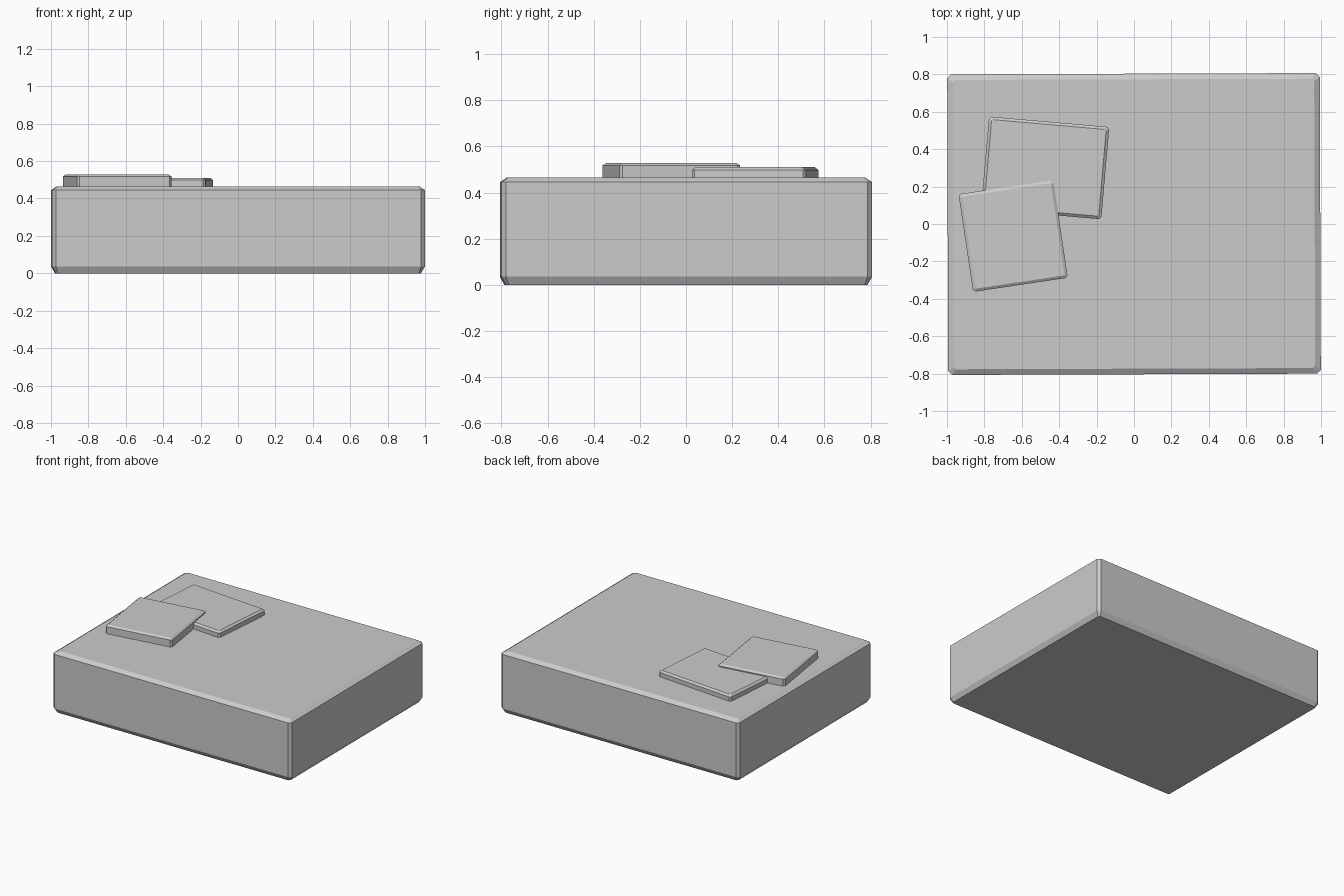
import bpy
import bmesh
import math

if "Cube" in bpy.data.objects:
    bpy.data.objects.remove(bpy.data.objects["Cube"])


def chamfered_slab(name, size, centre, z0, z1, angle, corner, bottom, top):
    """Eight-sided slab; bottom and top are (inset, height) of the edge chamfers."""
    bm = bmesh.new()
    levels = [(z0, bottom[0]), (z0 + bottom[1], 0), (z1 - top[1], 0), (z1, top[0])]
    rings = []
    for z, inset in levels:
        x, y = size[0] / 2 - inset, size[1] / 2 - inset
        c = corner * 0.6 if inset else corner
        outline = [(x, -y + c), (x, y - c), (x - c, y), (-x + c, y),
                   (-x, y - c), (-x, -y + c), (-x + c, -y), (x - c, -y)]
        rings.append([bm.verts.new((px, py, z)) for px, py in outline])
    for low, high in zip(rings, rings[1:]):
        for i in range(8):
            j = (i + 1) % 8
            bm.faces.new((low[i], low[j], high[j], high[i]))
    bm.faces.new(rings[0][::-1])
    bm.faces.new(rings[-1])
    mesh = bpy.data.meshes.new(name)
    bm.to_mesh(mesh)
    bm.free()
    obj = bpy.data.objects.new(name, mesh)
    obj.location = (centre[0], centre[1], 0)
    obj.rotation_euler.z = math.radians(angle)
    bpy.context.collection.objects.link(obj)


# Main block
chamfered_slab("base_block", (1.992, 1.607), (0, 0), 0, 0.465, 0.2,
               0.02, (0.02, 0.035), (0.03, 0.02))

# Two overlapping plates on top
chamfered_slab("lower_plate", (0.645, 0.495), (-0.475, 0.30), 0.45, 0.51, -5,
               0.012, (0.01, 0.01), (0.015, 0.012))
chamfered_slab("upper_plate", (0.512, 0.528), (-0.646, -0.064), 0.45, 0.528, 8.5,
               0.012, (0.01, 0.01), (0.015, 0.01))
